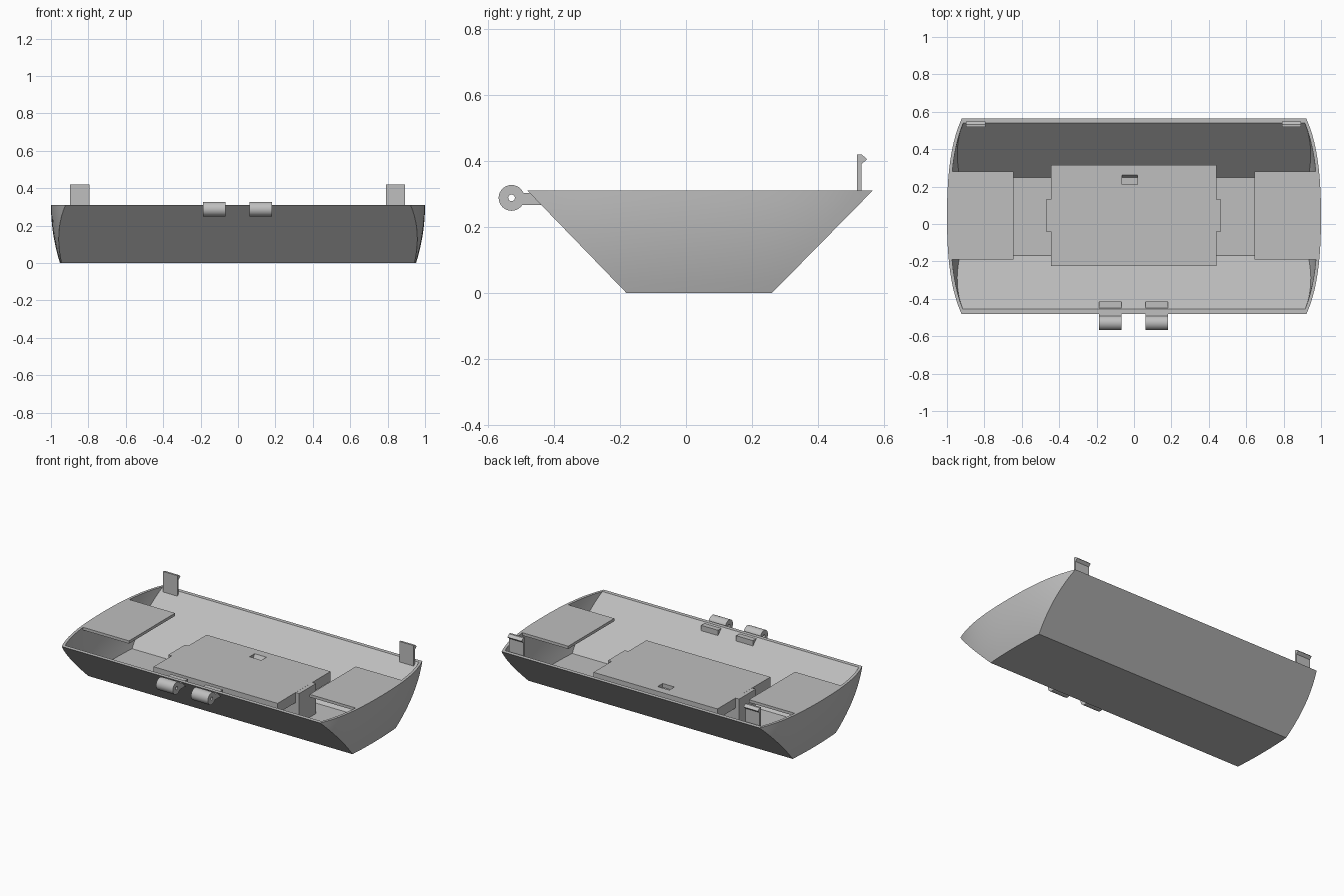
import bpy, bmesh, math

if "Cube" in bpy.data.objects:
    bpy.data.objects.remove(bpy.data.objects["Cube"])

grey = bpy.data.materials.new("light grey plastic")
grey.use_nodes = True
grey.diffuse_color = (0.52, 0.52, 0.52, 1)
grey.node_tree.nodes["Principled BSDF"].inputs["Base Color"].default_value = (0.52, 0.52, 0.52, 1)

RIM = 0.31      # height of the rim
MID = 0.04      # y centre of the tray


def loft(name, rings, closed=False):
    """Skin a list of equal rings; cap the ends unless closed into a loop."""
    bm = bmesh.new()
    loops = [[bm.verts.new(p) for p in ring] for ring in rings]
    n = len(loops[0])
    pairs = list(zip(loops, loops[1:]))
    if closed:
        pairs.append((loops[-1], loops[0]))
    else:
        bm.faces.new(loops[0])
        bm.faces.new(loops[-1])
    for a, b in pairs:
        for i in range(n):
            j = (i + 1) % n
            bm.faces.new((a[i], a[j], b[j], b[i]))
    bmesh.ops.recalc_face_normals(bm, faces=bm.faces)
    mesh = bpy.data.meshes.new(name)
    bm.to_mesh(mesh)
    bm.free()
    mesh.materials.append(grey)
    ob = bpy.data.objects.new(name, mesh)
    bpy.context.collection.objects.link(ob)
    return ob


def prism(name, x0, x1, profile):
    """Extrude a (y, z) profile along x."""
    return loft(name, [[(x, y, z) for y, z in profile] for x in (x0, x1)])


def box(name, x0, x1, y0, y1, z0, z1):
    return prism(name, x0, x1, [(y0, z0), (y1, z0), (y1, z1), (y0, z1)])


def smooth(ob):
    bpy.ops.object.select_all(action='DESELECT')
    ob.select_set(True)
    bpy.context.view_layer.objects.active = ob
    bpy.ops.object.shade_smooth_by_angle(angle=math.radians(30))


def circle(x, r, n=32):
    return [(x, -0.528 + r * math.cos(2 * math.pi * i / n),
             0.288 + r * math.sin(2 * math.pi * i / n)) for i in range(n)]


# Tray shell: sloped long sides and bulging ends
def end_x(y, z):
    d = y - MID
    return 1 - 0.15 * d ** 2 - 0.5 * d ** 4 - 0.5 * (RIM - z) ** 2


def tray_ring(z, wall_x=0, wall_y=0, n=24):
    front = -0.18 - 0.30 * z / RIM + wall_y
    back = 0.26 + 0.305 * z / RIM - wall_y
    ys = [front + (back - front) * i / n for i in range(n + 1)]
    right = [(end_x(y, z) - wall_x, y, z) for y in ys]
    return right + [(-x, y, z) for x, y, z in reversed(right)]


steps = 10
outer = [tray_ring(RIM * i / steps) for i in range(steps + 1)]
inner = [tray_ring(RIM - (RIM - 0.015) * i / steps, 0.018, 0.025) for i in range(steps + 1)]
smooth(loft("tray_shell", outer + inner))

# Flush decks at both ends
for side, s in (("left", 1), ("right", -1)):
    box(side + "_end_deck", s * 0.645, s * 0.983, -0.19, 0.28, 0.292, RIM)

# Raised centre plate with a small pocket, on a support block
plate = box("centre_plate", -0.445, 0.44, -0.225, 0.315, 0.145, 0.21)
box("plate_support", -0.47, 0.465, -0.04, 0.13, 0.01, 0.2095)
cutter = prism("pocket_cutter", -0.065, 0.02,
               [(0.21, 0.185), (0.248, 0.185), (0.262, 0.21), (0.262, 0.25), (0.21, 0.25)])
cutter.hide_render = True
cutter.hide_viewport = True
cut = plate.modifiers.new("pocket", 'BOOLEAN')
cut.operation = 'DIFFERENCE'
cut.solver = 'EXACT'
cut.object = cutter

# Hinge knuckles and their arms through the front wall
for side, x0 in (("right", -0.188), ("left", 0.062)):
    x1 = x0 + 0.12
    smooth(loft(side + "_hinge_knuckle",
                [circle(x0, 0.039), circle(x1, 0.039), circle(x1, 0.01), circle(x0, 0.01)], True))
    box(side + "_hinge_arm", x0, x1, -0.5, -0.415, 0.267, 0.303)

# Snap hooks on the back wall
for side, x0 in (("right", -0.897), ("left", 0.79)):
    prism(side + "_snap_hook", x0, x0 + 0.102,
          [(0.518, 0.28), (0.518, 0.42), (0.531, 0.42), (0.548, 0.405),
           (0.531, 0.39), (0.531, 0.28)])
